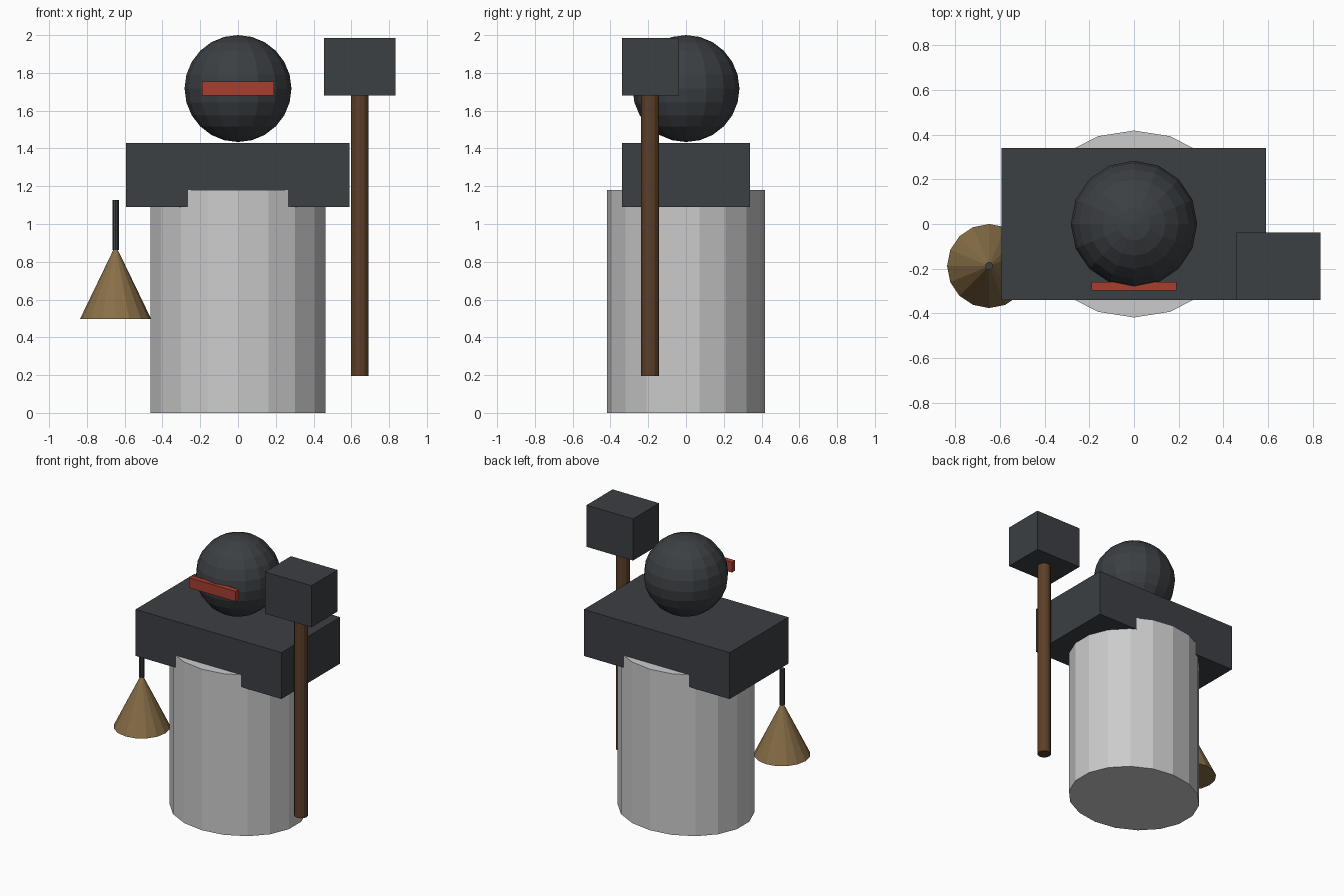
import bpy

if "Cube" in bpy.data.objects:
    bpy.data.objects.remove(bpy.data.objects["Cube"])


def material(name, rgb):
    m = bpy.data.materials.new(name)
    m.diffuse_color = (*rgb, 1)
    m.use_nodes = True
    m.node_tree.nodes["Principled BSDF"].inputs["Base Color"].default_value = m.diffuse_color
    return m


DARK = material("dark_metal", (0.045, 0.05, 0.056))
RED = material("red", (0.38, 0.05, 0.03))
WOOD = material("wood", (0.11, 0.05, 0.022))
BRASS = material("brass", (0.25, 0.16, 0.065))


def finish(name, mat):
    ob = bpy.context.object
    ob.name = name
    if mat:
        ob.data.materials.append(mat)
    return ob


def box(name, x, y, z, mat):
    """Box from (min, max) pairs on each axis."""
    bpy.ops.mesh.primitive_cube_add(size=1, location=[sum(a) / 2 for a in (x, y, z)])
    ob = finish(name, mat)
    ob.scale = [a[1] - a[0] for a in (x, y, z)]
    return ob


def tapered(name, x, y, z, r1, r2, sides, mat=None):
    """Upright cylinder or cone between two heights."""
    bpy.ops.mesh.primitive_cone_add(vertices=sides, radius1=r1, radius2=r2,
                                    depth=z[1] - z[0], location=(x, y, sum(z) / 2))
    return finish(name, mat)


# Oval torso
torso = tapered("torso", 0, 0, (0, 1.18), 1, 1, 18)
torso.scale = (0.47, 0.418, 1)

# Shoulder block
box("shoulders", (-0.592, 0.59), (-0.34, 0.34), (1.09, 1.43), DARK)

# Head and visor slit
bpy.ops.mesh.primitive_uv_sphere_add(segments=16, ring_count=12, radius=0.283,
                                     location=(0, 0, 1.717))
finish("head", DARK)
box("visor", (-0.19, 0.19), (-0.298, -0.26), (1.68, 1.755), RED)

# Hammer
tapered("hammer_handle", 0.645, -0.19, (0.195, 1.69), 0.047, 0.047, 12, WOOD)
box("hammer_head", (0.456, 0.833), (-0.34, -0.038), (1.68, 1.985), DARK)

# Hand bell with grip
tapered("bell", -0.648, -0.188, (0.498, 0.875), 0.188, 0.006, 16, BRASS)
tapered("bell_grip", -0.648, -0.188, (0.862, 1.127), 0.018, 0.018, 10, DARK)
